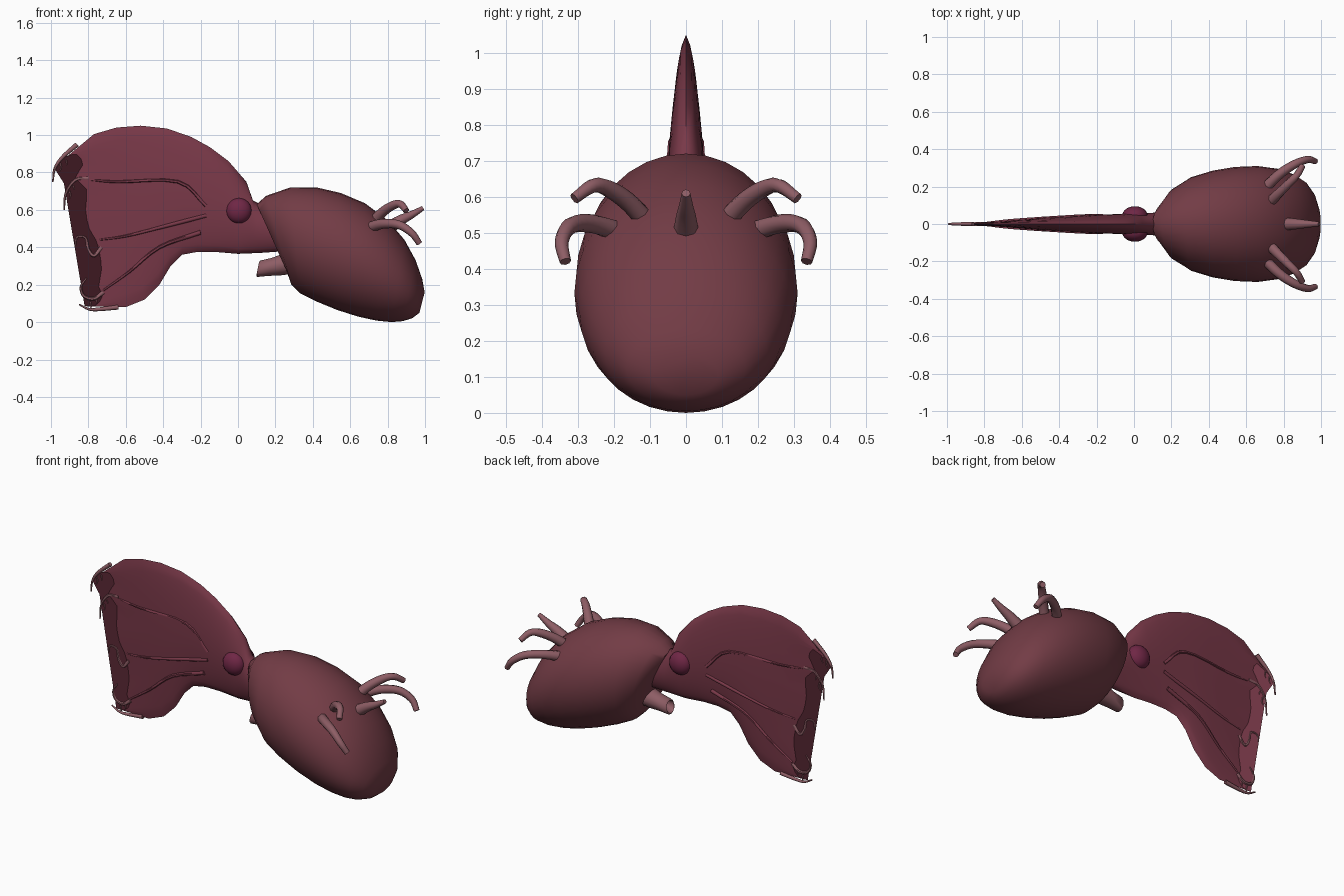
import bpy, bmesh, math
from mathutils import Vector

if "Cube" in bpy.data.objects:
    bpy.data.objects.remove(bpy.data.objects["Cube"])


def mat(name, c):
    m = bpy.data.materials.new(name)
    m.diffuse_color = (*c, 1)
    m.use_nodes = True
    m.node_tree.nodes["Principled BSDF"].inputs["Base Color"].default_value = m.diffuse_color
    return m


SKIN = mat("skin", (0.17, 0.045, 0.06))
WEB = mat("web", (0.19, 0.04, 0.065))
PALE = mat("pale_skin", (0.27, 0.11, 0.13))
EYE = mat("eye", (0.16, 0.02, 0.06))


def finish(ob, m, angle=60):
    ob.data.materials.append(m)
    bpy.ops.object.select_all(action='DESELECT')
    ob.select_set(True)
    bpy.context.view_layer.objects.active = ob
    bpy.ops.object.shade_smooth_by_angle(angle=math.radians(angle))
    return ob


def loft(name, rings, m, caps=True):
    bm = bmesh.new()
    vs = [[bm.verts.new(p) for p in r] for r in rings]
    n = len(rings[0])
    for a, b in zip(vs, vs[1:]):
        for i in range(n):
            j = (i + 1) % n
            bm.faces.new((a[i], a[j], b[j], b[i]))
    if caps:
        bm.faces.new(vs[0])
        bm.faces.new(vs[-1])
    bmesh.ops.remove_doubles(bm, verts=bm.verts, dist=1e-4)
    bmesh.ops.recalc_face_normals(bm, faces=bm.faces)
    me = bpy.data.meshes.new(name)
    bm.to_mesh(me)
    bm.free()
    ob = bpy.data.objects.new(name, me)
    bpy.context.collection.objects.link(ob)
    return finish(ob, m)


def spline(pts, steps):
    # Catmull-Rom through points of any dimension
    pts = [Vector(p) for p in pts]
    ext = [2 * pts[0] - pts[1]] + pts + [2 * pts[-1] - pts[-2]]
    out = []
    for i in range(len(pts) - 1):
        a, b, c, d = ext[i:i + 4]
        for k in range(steps):
            t = k / steps
            out.append(0.5 * (2 * b + (c - a) * t + (2 * a - 5 * b + 4 * c - d) * t * t
                              + (3 * b - a - 3 * c + d) * t ** 3))
    return out + [pts[-1]]


def tube(name, pts, r0, r1, m, sides=8):
    path = spline(pts, 4)
    rings = []
    for i, p in enumerate(path):
        d = (path[min(i + 1, len(path) - 1)] - path[max(i - 1, 0)]).normalized()
        u = d.cross(Vector((0, 1, 0.01))).normalized()
        v = d.cross(u)
        r = r0 + (r1 - r0) * i / (len(path) - 1)
        rings.append([p + r * (u * math.cos(k * math.tau / sides) + v * math.sin(k * math.tau / sides))
                      for k in range(sides)])
    return loft(name, rings, m)


# Mantle: top x, z, bottom x, z, half width
mantle = [(.10, .63, .27, .25, .12), (.15, .675, .285, .2, .19), (.28, .72, .33, .155, .25),
          (.42, .72, .42, .11, .285), (.55, .69, .53, .065, .305), (.68, .635, .64, .03, .31),
          (.80, .545, .74, .008, .295), (.89, .44, .82, 0, .265), (.95, .33, .88, .005, .225),
          (.985, .23, .93, .02, .165), (.998, .16, .97, .05, .09)]
rings = []
for tx, tz, bx, bz, w in mantle:
    ring = []
    for k in range(32):
        a = k * math.tau / 32
        f = (1 + math.cos(a)) / 2
        ring.append((bx + (tx - bx) * f, w * math.sin(a), bz + (tz - bz) * f))
    rings.append(ring)
loft("mantle", rings, SKIN)

# Head and webbed arms: flat fan ending in a scalloped edge
fan = [(.22, .58, .26, .38, .07), (.08, .65, .12, .37, .06), (.045, .75, .0, .365, .055),
       (-.05, .86, -.12, .375, .053), (-.15, .935, -.22, .375, .05), (-.25, .99, -.30, .36, .046),
       (-.38, 1.035, -.36, .30, .042), (-.52, 1.05, -.42, .20, .036), (-.65, 1.04, -.50, .12, .026),
       (-.77, 1.005, -.60, .08, .016)]
edge = [(-.98, .82), (-.92, .885), (-.86, .895), (-.83, .84), (-.87, .77), (-.81, .71),
        (-.815, .6), (-.795, .5), (-.76, .44), (-.74, .37), (-.73, .28), (-.745, .19),
        (-.725, .14), (-.76, .09), (-.82, .085)]
edge_pts = spline(edge, 2)
N = len(edge_pts) - 1
rings = []
for tx, tz, bx, bz, w in fan + [None and () or (0, 0, 0, 0, .006)]:
    side = []
    for j in range(N + 1):
        s = j / N
        if w == .006:
            x, z = edge_pts[j]
        else:
            x, z = tx + (bx - tx) * s, tz + (bz - tz) * s
        side.append((x, w * max(0, math.sin(math.pi * s)) ** 0.5, z))
    rings.append(side + [(x, -y, z) for x, y, z in side[-2:0:-1]])
loft("head_and_web", rings, WEB)

# Curled arm tips
tips = [[(-.86, .95), (-.94, .88), (-.98, .82), (-.99, .75)],
        [(-.80, .77), (-.87, .76), (-.92, .69), (-.93, .60)],
        [(-.73, .40), (-.77, .355), (-.80, .39), (-.815, .45), (-.86, .455), (-.87, .41)],
        [(-.72, .16), (-.77, .125), (-.825, .14), (-.84, .19), (-.81, .235)],
        [(-.64, .08), (-.75, .068), (-.80, .07), (-.85, .095)]]
for i, t in enumerate(tips):
    tube(f"arm_tip_{i + 1}", [(x, 0, z) for x, z in t], .013, .004, PALE, 6)

# Small finger-like cirri hanging from the arm tips
for i, (x, z) in enumerate([(-.95, .85), (-.92, .87), (-.90, .70), (-.88, .73), (-.79, .11), (-.76, .13)]):
    tube(f"cirrus_{i + 1}", [(x, 0, z), (x + .005, 0, z - .025), (x - .005, 0, z - .045)], .006, .002, PALE, 5)

# Paired parts: arm ridges, eyes, horns
ridges = [[(-.17, .044, .62), (-.32, .041, .75), (-.64, .022, .75), (-.79, .007, .76)],
          [(-.17, .044, .57), (-.4, .036, .51), (-.6, .021, .46), (-.74, .007, .44)],
          [(-.2, .04, .48), (-.42, .031, .40), (-.58, .017, .27), (-.72, .006, .17)]]
horns = [[(.71, .10, .52), (.77, .16, .585), (.83, .22, .625), (.87, .26, .63), (.90, .31, .595)],
         [(.69, .18, .50), (.77, .26, .525), (.86, .32, .52), (.93, .345, .475), (.97, .335, .42)]]
for s, tag in ((-1, "front"), (1, "back")):
    for i, r in enumerate(ridges):
        tube(f"arm_ridge_{tag}_{i + 1}", [(x, s * y, z) for x, y, z in r], .012, .005, WEB, 6)
    for i, h in enumerate(horns):
        tube(f"horn_{tag}_{i + 1}", [(x, s * y, z) for x, y, z in h], .03, .016, PALE)
    bpy.ops.mesh.primitive_uv_sphere_add(segments=20, ring_count=12, radius=1, location=(.005, s * .045, .595))
    eye = bpy.context.object
    eye.name = f"eye_{tag}"
    eye.scale = (.068, .05, .068)
    finish(eye, EYE)
tube("horn_middle", [(.80, 0, .50), (.87, 0, .545), (.93, 0, .575), (.99, 0, .61)], .036, .012, PALE)

# Siphon with a hollow mouth
rings = []
for x, z, r in [(.32, .32, .06), (.24, .31, .06), (.17, .295, .048), (.11, .285, .044),
                (.105, .284, .036), (.16, .295, .026)]:
    rings.append([(x + .2 * r * math.cos(a), r * math.sin(a), z + r * math.cos(a))
                  for a in (k * math.tau / 12 for k in range(12))])
loft("siphon", rings, PALE)
